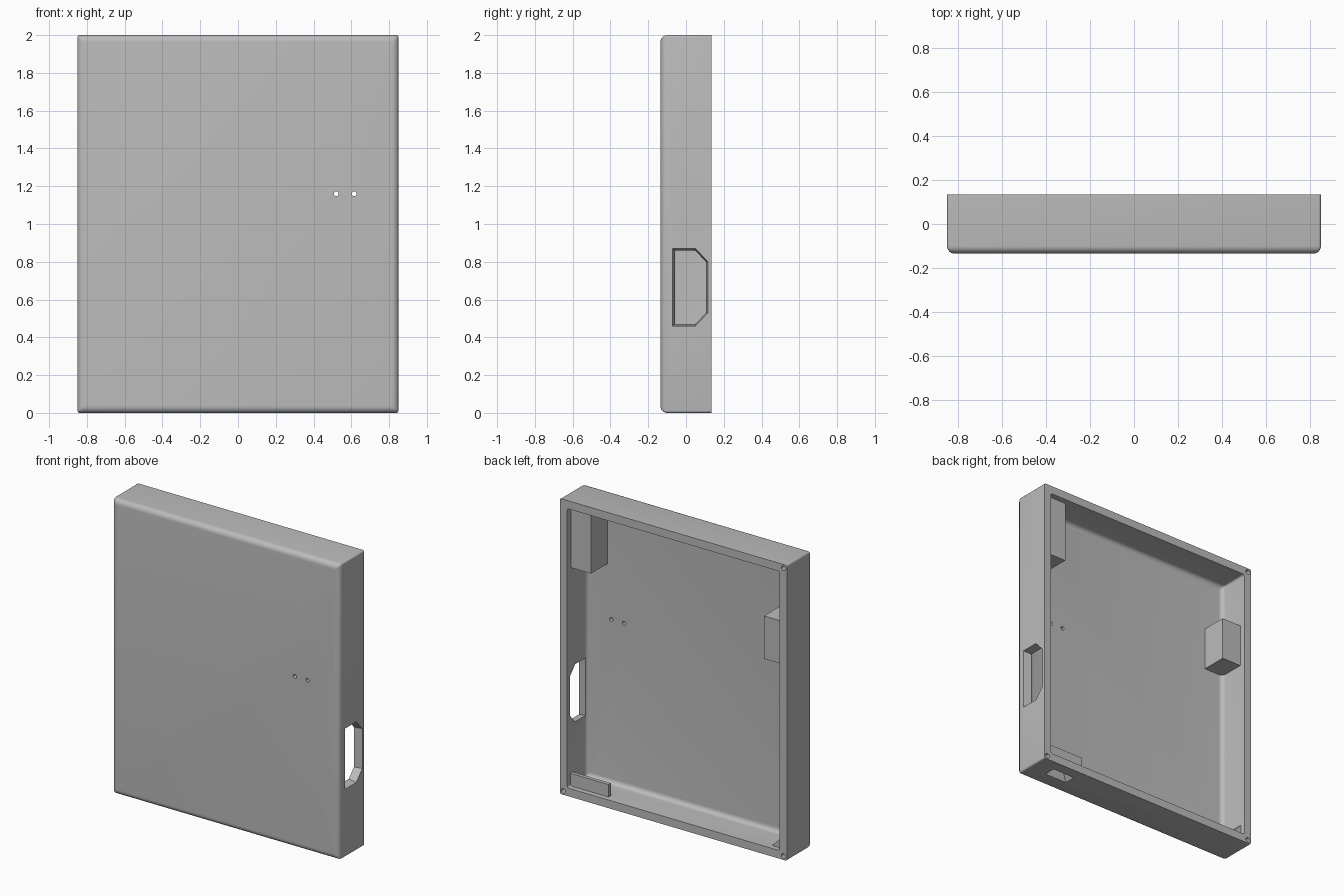
import bpy, bmesh, math
from mathutils import Vector

if "Cube" in bpy.data.objects:
    bpy.data.objects.remove(bpy.data.objects["Cube"])

grey = bpy.data.materials.new("plain grey")
grey.use_nodes = True
COLOUR = (0.5, 0.5, 0.5, 1)
grey.diffuse_color = COLOUR
grey.node_tree.nodes["Principled BSDF"].inputs["Base Color"].default_value = COLOUR

HALF_W, HEIGHT, HALF_D = 0.85, 2.0, 0.135
WALL = 0.055
IN_X, IN_Z, FLOOR = HALF_W - WALL, HEIGHT - WALL, -HALF_D + WALL


def loft(name, rings):
    """Closed solid skinned through rings that share a point count."""
    bm = bmesh.new()
    loops = [[bm.verts.new(p) for p in ring] for ring in rings]
    n = len(loops[0])
    for a, b in zip(loops, loops[1:]):
        for i in range(n):
            j = (i + 1) % n
            bm.faces.new((a[i], a[j], b[j], b[i]))
    bm.faces.new(loops[0])
    bm.faces.new(loops[-1])
    bmesh.ops.recalc_face_normals(bm, faces=bm.faces)
    mesh = bpy.data.meshes.new(name)
    bm.to_mesh(mesh)
    bm.free()
    mesh.materials.append(grey)
    obj = bpy.data.objects.new(name, mesh)
    bpy.context.collection.objects.link(obj)
    return obj


def rounded_ring(half_w, half_h, y, r, steps=4):
    pts = []
    for k, (sx, sz) in enumerate([(1, 1), (-1, 1), (-1, -1), (1, -1)]):
        for s in range(steps + 1):
            a = math.pi / 2 * (k + s / steps)
            pts.append(Vector((sx * (half_w - r) + r * math.cos(a), y,
                               HEIGHT / 2 + sz * (half_h - r) + r * math.sin(a))))
    return pts


def tray_solid(name, half_w, half_h, front, back, fillet, corner, steps=6):
    """Slab with a rounded front edge and small corner radii."""
    rings = []
    for s in range(steps + 1):
        a = math.pi / 2 * s / steps
        inset = fillet * (1 - math.sin(a))
        y = front + fillet * (1 - math.cos(a))
        rings.append(rounded_ring(half_w - inset, half_h - inset, y, corner))
    rings.append(rounded_ring(half_w, half_h, back, corner))
    return loft(name, rings)


def block(name, x, y, z):
    return loft(name, [[(a, y[0], z[0]), (a, y[1], z[0]), (a, y[1], z[1]), (a, y[0], z[1])]
                       for a in x])


def rod(name, x, z, r, y0, y1, n=16):
    return loft(name, [[(x + r * math.cos(math.tau * i / n), y,
                         z + r * math.sin(math.tau * i / n)) for i in range(n)]
                       for y in (y0, y1)])


def cut(target, cutter):
    mod = target.modifiers.new("cut", 'BOOLEAN')
    mod.operation, mod.solver, mod.object = 'DIFFERENCE', 'EXACT', cutter
    bpy.context.view_layer.objects.active = target
    bpy.ops.object.modifier_apply(modifier=mod.name)
    bpy.data.objects.remove(cutter)


# Hollow case, open at the back
case = tray_solid("case", HALF_W, HEIGHT / 2, -HALF_D, HALF_D, 0.035, 0.012)
cut(case, tray_solid("cavity", IN_X, HEIGHT / 2 - WALL, FLOOR, 0.3, 0.03, 0.012))

# Chamfered side opening, narrowing inwards
def opening(x, g):
    return [(x, y, z) for y, z in [(-0.07 + g, 0.46 + g), (0.05, 0.46 + g), (0.115 - g, 0.53),
                                   (0.115 - g, 0.80), (0.05, 0.87 - g), (-0.07 + g, 0.87 - g)]]

cut(case, loft("side_opening", [opening(HALF_W + 0.02, -0.004), opening(IN_X - 0.02, 0.014)]))

# Funnelled socket in the bottom wall
def socket(z, w, d):
    return [(0.63 + sx * w, 0.022 + sy * d, z)
            for sx, sy in [(-1, -1), (1, -1), (1, 1), (-1, 1)]]

cut(case, loft("socket", [socket(-0.02, 0.1, 0.05), socket(0.035, 0.055, 0.022),
                          socket(WALL + 0.02, 0.055, 0.022)]))

# Pin holes through the front
for x in (0.52, 0.615):
    cut(case, rod("pin_hole", x, 1.16, 0.013, -0.3, 0))

# Screw holes in three rim corners
EDGE = 0.026
for x, z in [(HALF_W - EDGE, EDGE), (EDGE - HALF_W, EDGE), (EDGE - HALF_W, HEIGHT - EDGE)]:
    cut(case, rod("screw_hole", x, z, 0.016, 0.03, 0.3))

# Inner blocks, rib and corner gusset
E = 0.01
block("upper_corner_block", (0.645, IN_X + E), (FLOOR - E, 0.095), (1.53, IN_Z + E))
block("side_block", (-IN_X - E, -0.65), (FLOOR - E, 0.095), (1.30, 1.59))
block("socket_rib", (0.51, IN_X + E), (0.075, 0.1), (WALL - E, 0.14))
loft("corner_gusset", [[(-IN_X - E, y, WALL - E), (-IN_X + 0.09, y, WALL - E),
                        (-IN_X - E, y, WALL + 0.09)] for y in (FLOOR - E, 0.1)])

# Smooth rounded edges, keep corners sharp
bpy.ops.object.select_all(action='DESELECT')
case.select_set(True)
bpy.context.view_layer.objects.active = case
bpy.ops.object.shade_smooth_by_angle(angle=math.radians(35))
